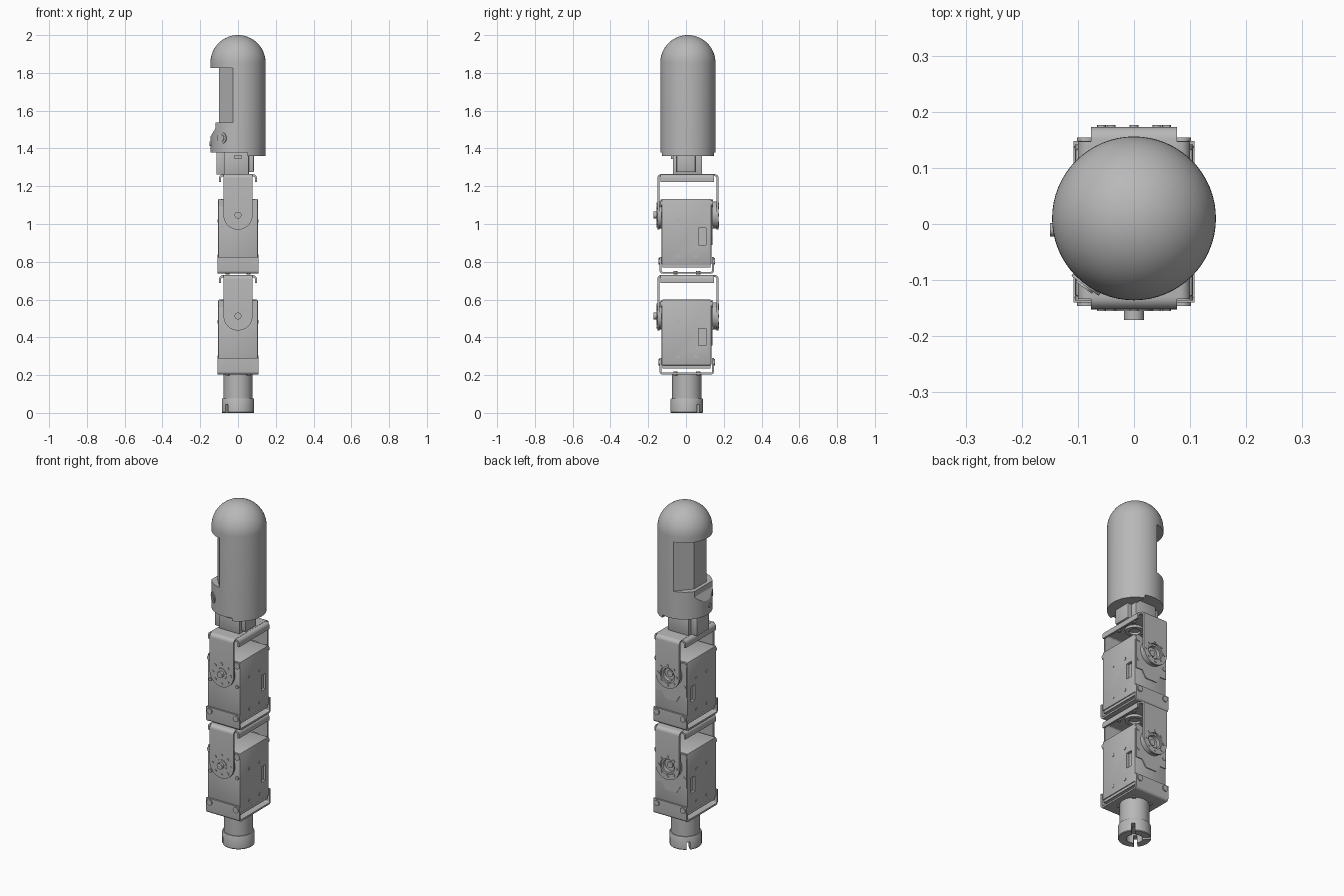
import bpy, bmesh, math
from mathutils import Matrix, Vector

if "Cube" in bpy.data.objects:
    bpy.data.objects.remove(bpy.data.objects["Cube"])

grey = bpy.data.materials.new("plain_grey")
GREY = (0.48, 0.48, 0.48, 1)
grey.diffuse_color = GREY
grey.use_nodes = True
grey.node_tree.nodes["Principled BSDF"].inputs["Base Color"].default_value = GREY
parts = []


def finish(name, bm):
    bmesh.ops.recalc_face_normals(bm, faces=bm.faces)
    me = bpy.data.meshes.new(name)
    bm.to_mesh(me)
    bm.free()
    me.materials.append(grey)
    ob = bpy.data.objects.new(name, me)
    bpy.context.collection.objects.link(ob)
    parts.append(ob)
    return ob


def prism(name, pts, axis, lo, hi, bevel=0):
    """Extrude a 2D profile along an axis: x takes (y,z), y takes (x,z), z takes (x,y)."""
    place = {"x": lambda a, b, h: (h, a, b), "y": lambda a, b, h: (a, h, b),
             "z": lambda a, b, h: (a, b, h)}[axis]
    bm = bmesh.new()
    low = [bm.verts.new(place(a, b, lo)) for a, b in pts]
    high = [bm.verts.new(place(a, b, hi)) for a, b in pts]
    bm.faces.new(low)
    bm.faces.new(high)
    n = len(pts)
    for i in range(n):
        bm.faces.new((low[i], low[(i + 1) % n], high[(i + 1) % n], high[i]))
    if bevel:
        bmesh.ops.bevel(bm, geom=bm.edges[:], offset=bevel, segments=2, affect="EDGES", profile=0.5)
    return finish(name, bm)


def box(name, x0, x1, y0, y1, z0, z1, bevel=0):
    return prism(name, [(x0, y0), (x1, y0), (x1, y1), (x0, y1)], "z", z0, z1, bevel)


def arc(cx, cy, r, a0, a1, n):
    return [(cx + r * math.cos(math.radians(a0 + (a1 - a0) * i / n)),
             cy + r * math.sin(math.radians(a0 + (a1 - a0) * i / n))) for i in range(n + 1)]


def disc(name, a, b, r, axis, lo, hi, n=32):
    return prism(name, arc(a, b, r, 0, 360, n)[:-1], axis, lo, hi)


def lathe(name, profile, cx, cy, n=64):
    """Revolve an (r, z) profile around a vertical axis."""
    bm = bmesh.new()
    vs = [bm.verts.new((cx + r, cy, z)) for r, z in profile]
    es = [bm.edges.new(p) for p in zip(vs, vs[1:])]
    bmesh.ops.spin(bm, geom=vs + es, cent=(cx, cy, 0), axis=(0, 0, 1), angle=2 * math.pi, steps=n)
    bmesh.ops.remove_doubles(bm, verts=bm.verts, dist=1e-5)
    return finish(name, bm)


def cut(ob, *cutters):
    """Subtract the cutters, bake the result and delete them."""
    for c in cutters:
        m = ob.modifiers.new("cut", "BOOLEAN")
        m.operation, m.solver, m.object = "DIFFERENCE", "EXACT", c
    bpy.context.view_layer.update()
    me = bpy.data.meshes.new_from_object(ob.evaluated_get(bpy.context.evaluated_depsgraph_get()))
    ob.modifiers.clear()
    ob.data = me
    for c in cutters:
        parts.remove(c)
        bpy.data.objects.remove(c)


def channel(a0, a1, zt, zb, t, r):
    """Profile of a folded sheet opening downwards, zt is the closed side."""
    s = 1 if zt > zb else -1
    out = arc(a1 - r, 0, r, 0, 90, 6) + arc(a0 + r, 0, r, 90, 180, 6)
    inn = arc(a0 + r, 0, r - t, 180, 90, 6) + arc(a1 - r, 0, r - t, 90, 0, 6)
    fold = lambda pts: [(a, zt + s * (b - r)) for a, b in pts]
    return [(a1, zb)] + fold(out) + [(a0, zb), (a0 + t, zb)] + fold(inn) + [(a1 - t, zb)]


# One joint: servo, base bracket and hinged top bracket
def joint(tag, dz):
    H = 1.047 + dz                                   # hinge height
    # servo case
    case = box(tag + "_servo_case", -0.105, 0.105, -0.129, 0.134, 0.785 + dz, 1.133 + dz, 0.005)
    cut(case, *[box("slot", s * 0.12 - 0.03, s * 0.12 + 0.03, 0.066, 0.106, 0.89 + dz, 0.98 + dz)
                for s in (-1, 1)])
    box(tag + "_servo_base", -0.1, 0.1, -0.124, 0.13, 0.77 + dz, 0.787 + dz)
    for s in (-1, 1):
        for y in (-0.043, 0.052):
            for z in (0.83, 1.016):
                disc(tag + "_side_screw", y, z + dz, 0.009, "x", s * 0.104, s * 0.1075, 12)
        for z, r in ((1.11, 0.019), (0.985, 0.01)):
            for y0, y1 in ((-0.136, -0.125), (0.13, 0.142)):
                disc(tag + "_case_bolt", s * 0.086, z + dz, r, "y", y0, y1, 16)
        # base bracket screws
        for y0, y1 in ((-0.146, -0.13), (0.138, 0.154)):
            disc(tag + "_bracket_bolt", s * 0.085, 0.803 + dz, 0.017, "y", y0, y1, 16)
    # stepped rear cover
    prism(tag + "_rear_cover", [(-0.1, 0.93 + dz), (-0.06, 0.93 + dz), (-0.035, 0.89 + dz),
          (0.035, 0.89 + dz), (0.06, 0.93 + dz), (0.1, 0.93 + dz), (0.1, 1.125 + dz),
          (-0.1, 1.125 + dz)], "y", 0.132, 0.139)
    # base bracket
    prism(tag + "_base_bracket", channel(-0.14, 0.148, 0.737 + dz, 0.825 + dz, 0.01, 0.016),
          "x", -0.108, 0.108)
    # hinged bracket: strap, rounded ends and lipped plate
    strap = prism(tag + "_hinge_strap", channel(-0.152, 0.173, 1.264 + dz, H, 0.011, 0.022),
                  "x", -0.077, 0.077)
    cut(strap, disc("bore", 0, H, 0.046, "y", 0.15, 0.2))
    for y0, y1 in ((-0.152, -0.141), (0.162, 0.173)):
        end = prism(tag + "_hinge_end", arc(0, H, 0.077, 180, 360, 24), "y", y0, y1)
        if y0 > 0:
            cut(end, disc("bore", 0, H, 0.046, "y", 0.15, 0.2))
    prism(tag + "_lipped_plate", channel(-0.1, 0.1, 1.263 + dz, 1.222 + dz, 0.011, 0.02),
          "y", -0.134, 0.147)
    # output horn in front, idler behind
    disc(tag + "_horn", 0, H, 0.072, "y", -0.142, -0.127)
    disc(tag + "_horn_hub", 0, H, 0.033, "y", -0.155, -0.14)
    disc(tag + "_horn_screw", 0, H, 0.018, "y", -0.171, -0.15, 20)
    ring = disc(tag + "_idler", 0, H, 0.072, "y", 0.132, 0.163)
    cut(ring, disc("bore", 0, H, 0.036, "y", 0.142, 0.2))
    disc(tag + "_idler_screw", 0, H, 0.018, "y", 0.135, 0.15, 20)
    for i in range(8):
        a = math.radians(45 * i)
        x, z = 0.058 * math.cos(a), H + 0.058 * math.sin(a)
        for y0, y1 in ((-0.155, -0.14), (0.16, 0.176)):
            disc(tag + "_horn_bolt", x, z, 0.008, "y", y0, y1, 12)
    # round fitting and bolts under the plate
    ring = disc(tag + "_plate_fitting", 0, 0.005, 0.05, "z", 1.238 + dz, 1.256 + dz)
    cut(ring, disc("bore", 0, 0.005, 0.03, "z", 1.2 + dz, 1.25 + dz))
    for x in (-0.055, 0.055):
        for y in (-0.055, 0.065):
            disc(tag + "_plate_bolt", x, y, 0.011, "z", 1.243 + dz, 1.256 + dz, 12)
            disc(tag + "_base_bolt", x, y, 0.011, "z", 0.732 + dz, 0.752 + dz, 12)


joint("upper", 0)
joint("lower", -0.534)

# Mounting stub with a bored, slotted collar
lathe("stub_shaft", [(0, 0.075), (0.077, 0.075), (0.077, 0.206), (0, 0.206)], 0, 0.004)
collar = lathe("stub_collar", [(0, 0), (0.083, 0), (0.086, 0.004), (0.086, 0.07), (0.083, 0.076),
                               (0, 0.076)], 0, 0.004)
slots = []
for ang in (45, 135, 225):
    s = box("slot", 0.03, 0.12, -0.009, 0.009, -0.02, 0.045)
    s.data.transform(Matrix.Translation((0, 0.004, 0)) @ Matrix.Rotation(math.radians(ang), 4, "Z"))
    slots.append(s)
cut(collar, disc("bore", 0, 0.004, 0.043, "z", -0.02, 0.055), *slots)

# Neck block between the upper bracket and the head
box("neck_core", -0.075, 0.058, -0.07, 0.085, 1.262, 1.39, 0.004)
box("neck_rear_wing", -0.115, -0.07, -0.05, 0.06, 1.262, 1.39, 0.004)
box("neck_side_wing", 0.05, 0.084, -0.05, 0.05, 1.275, 1.39, 0.004)
box("neck_latch", -0.018, 0.018, -0.08, -0.06, 1.345, 1.366)

# Domed shell with a faceted side recess
R, CY, TOP = 0.146, 0.01, 2.0
dome = arc(0, TOP - R, R, 0, 90, 16)
dome[-1] = (0, TOP)
shell = lathe("domed_shell", [(0, 1.378), (R, 1.378)] + dome, 0, CY)
recess = prism("recess", [(-0.025, -0.3), (-0.025, -0.134), (-0.1, -0.048), (-0.1, 0.068),
                          (-0.025, 0.154), (-0.025, 0.3), (-0.4, 0.3), (-0.4, -0.3)],
               "z", 1.538, 1.826)
wedge = prism("wedge", [(-0.146, 1.462), (-0.12, 1.505), (-0.12, 1.6), (-0.3, 1.6), (-0.3, 1.462)],
              "y", -0.3, 0.3)
cut(shell, recess, wedge)
edge = math.degrees(math.acos(0.05 / R))
prism("shell_lower_lip", arc(0, CY, R, -edge, edge, 28), "z", 1.36, 1.38)

# Angled fastener low on the shell and a plug on its flat side
spot = Vector((-0.085, CY - 0.117, 1.455))
out = Vector((-0.085, -0.117, 0)).normalized()
for name, r, d in (("shell_fastener_rim", 0.03, 0.004), ("shell_fastener_head", 0.018, 0.008)):
    f = disc(name, 0, 0, r, "z", -0.012, d, 24)
    f.data.transform(Matrix.Translation(spot) @ out.to_track_quat("Z", "Y").to_matrix().to_4x4())
disc("shell_plug", -0.01, 1.425, 0.012, "x", -0.15, -0.13, 16)

# Smooth the curved sides, keep the folds sharp
bpy.ops.object.select_all(action="DESELECT")
for ob in parts:
    ob.select_set(True)
bpy.context.view_layer.objects.active = shell
bpy.ops.object.shade_smooth_by_angle(angle=math.radians(30))
